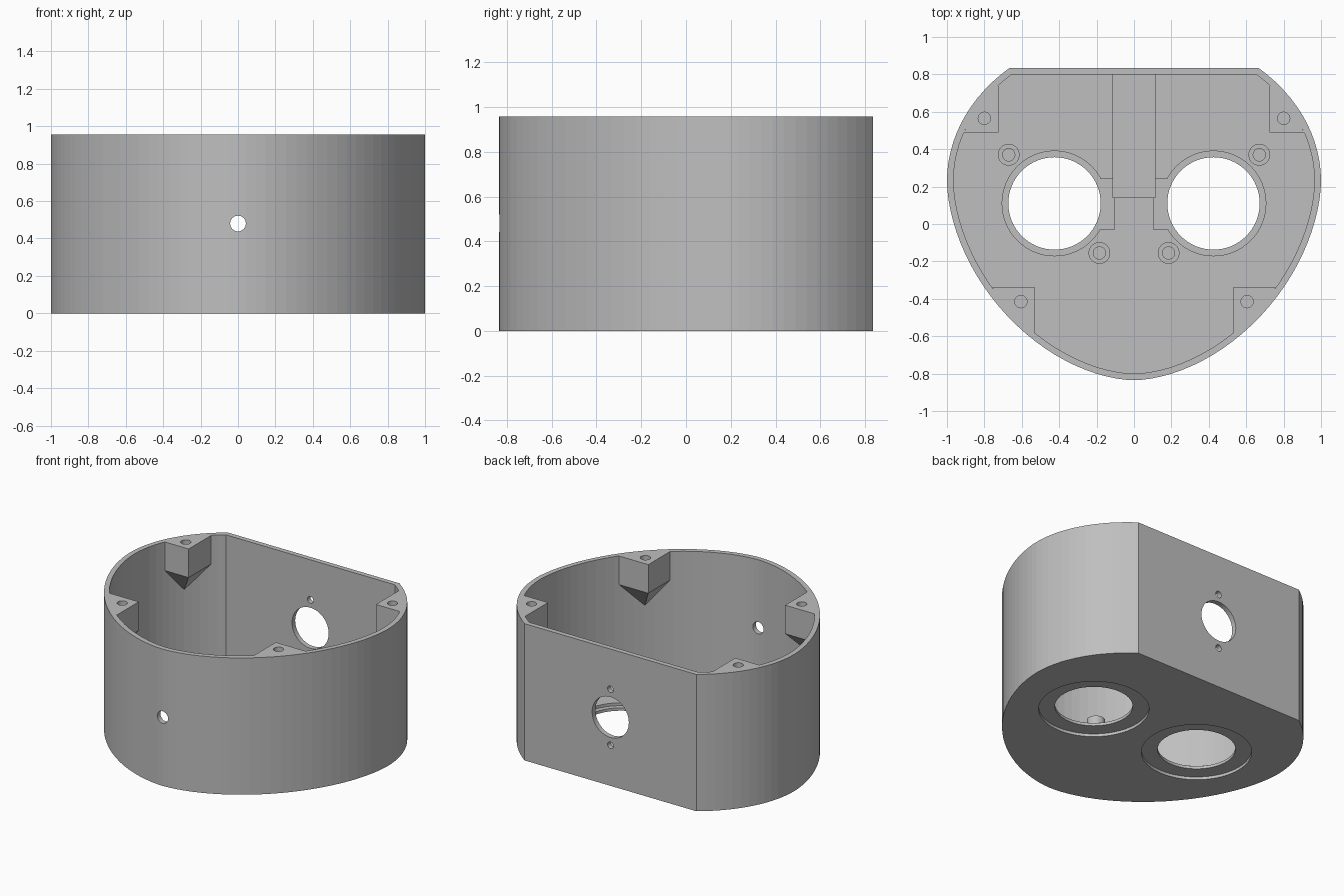
import bpy, bmesh
from math import sin, cos, pi, asin
from mathutils import Matrix, Vector

cube = bpy.data.objects.get("Cube")
if cube:
    bpy.data.objects.remove(cube, do_unlink=True)

HEIGHT, FLOOR, WALL = 0.957, 0.06, 0.035
MID_Y, BACK_Y, FRONT_Y = 0.23, 0.835, -0.835

grey = bpy.data.materials.new("plain grey")
grey.use_nodes = True
grey.diffuse_color = (0.52, 0.52, 0.52, 1)
grey.node_tree.nodes["Principled BSDF"].inputs["Base Color"].default_value = (0.52, 0.52, 0.52, 1)


def make_object(name, bm):
    bmesh.ops.recalc_face_normals(bm, faces=bm.faces[:])
    mesh = bpy.data.meshes.new(name)
    bm.to_mesh(mesh)
    bm.free()
    mesh.materials.append(grey)
    ob = bpy.data.objects.new(name, mesh)
    bpy.context.collection.objects.link(ob)
    return ob


def outline(inset, steps=26):
    """Right half then mirrored left half: flat back, round sides, pointed front."""
    a, top, low = 1 - inset, 0.81 - inset, MID_Y - FRONT_Y - inset
    limit = asin((BACK_Y - inset - MID_Y) / top)
    half = []
    for i in range(steps // 2 + 1):
        t = limit * (1 - 2 * i / steps)
        half.append((a * cos(t), MID_Y + top * sin(t)))
    power = 2 / 1.78
    for i in range(1, steps + 1):
        t = pi / 2 * i / steps
        half.append((a * max(cos(t), 0) ** power, MID_Y - low * sin(t) ** power))
    half[-1] = (0, FRONT_Y + inset)
    return half + [(-x, y) for x, y in reversed(half[:-1])]


def prism(name, points, z0, z1):
    bm = bmesh.new()
    face = bm.faces.new([bm.verts.new((x, y, z0)) for x, y in points])
    side = bmesh.ops.extrude_face_region(bm, geom=[face])["geom"]
    bmesh.ops.translate(bm, vec=(0, 0, z1 - z0),
                        verts=[v for v in side if isinstance(v, bmesh.types.BMVert)])
    return make_object(name, bm)


def box(name, x0, x1, y0, y1, z0, z1):
    return prism(name, [(x0, y0), (x1, y0), (x1, y1), (x0, y1)], z0, z1)


def cylinder(name, centre, radius, depth, axis="Z", sides=48):
    bm = bmesh.new()
    turn = Matrix.Rotation(pi / 2, 4, "X") if axis == "Y" else Matrix()
    bmesh.ops.create_cone(bm, cap_ends=True, segments=sides, radius1=radius, radius2=radius,
                          depth=depth, matrix=Matrix.Translation(centre) @ turn)
    return make_object(name, bm)


def upright(name, x, y, radius, z0, z1, sides=48):
    return cylinder(name, (x, y, (z0 + z1) / 2), radius, z1 - z0, sides=sides)


def cut(ob, cutters):
    for c in cutters:
        c.hide_render = True
        mod = ob.modifiers.new("cut", "BOOLEAN")
        mod.operation, mod.solver, mod.object = "DIFFERENCE", "EXACT", c
    bpy.context.view_layer.update()
    deps = bpy.context.evaluated_depsgraph_get()
    mesh = bpy.data.meshes.new_from_object(ob.evaluated_get(deps))
    ob.modifiers.clear()
    ob.data = mesh
    for c in cutters:
        bpy.data.objects.remove(c, do_unlink=True)


# Hollow shell with a floor
shell = prism("shell", outline(0), 0, HEIGHT)
cut(shell, [prism("cavity", outline(WALL), FLOOR, HEIGHT + 0.1)])

# Wall openings: front pin hole, rear port and its two screw holes
holes = [cylinder("front_hole", (0, FRONT_Y, 0.48), 0.042, 0.3, "Y", 32),
         cylinder("rear_port", (0, BACK_Y, 0.48), 0.142, 0.3, "Y")]
for dz in (-0.196, 0.196):
    holes.append(cylinder("rear_screw_hole", (0, BACK_Y, 0.48 + dz), 0.023, 0.3, "Y", 24))

# Floor openings with a recess below and a pocket above
for s in (-1, 1):
    x, y = s * 0.425, 0.11
    holes += [upright("floor_opening", x, y, 0.247, -0.1, 0.2, 64),
              upright("outer_recess", x, y, 0.35, -0.1, 0.02, 64),
              upright("inner_pocket", x, y, 0.28, 0.04, 0.2, 64)]
    x0, x1 = sorted((s * 0.105, s * 0.3))
    holes.append(box("pocket_arm", x0, x1, -0.03, 0.24, 0.04, 0.2))
cut(shell, holes)

# Screw bosses standing on the floor
for s, side in ((-1, "right"), (1, "left")):
    for x, y, place in ((0.67, 0.37, "rear"), (0.185, -0.155, "front")):
        boss = upright(f"{place}_boss_{side}", s * x, y, 0.058, FLOOR - 0.01, 0.125, 32)
        cut(boss, [upright("bore", s * x, y, 0.033, FLOOR, 0.3, 24)])

# Raised rib from the rear wall to the middle of the floor
box("floor_rib", -0.115, 0.115, 0.14, BACK_Y - WALL, 0.04, 0.12)


def corner_post(name, sx, cx, cy, sy, apex):
    """Lid post: square inner corner, follows the wall, tapers to a point below."""
    wall = [(x, y) for x, y in outline(WALL, 240) if x > cx and (y - cy) * sy > 0]
    ends = [(cx, wall[0][1]), (wall[-1][0], cy)] if sy > 0 else [(wall[0][0], cy), (cx, wall[-1][1])]
    points = [(cx, cy), ends[0]] + wall[1:-1:6] + [ends[1]]
    bm = bmesh.new()
    for x, y in points:
        for z in (HEIGHT, HEIGHT - 0.2):
            bm.verts.new((sx * x, y, z))
    bm.verts.new((sx * apex[0], apex[1], HEIGHT - 0.37))
    hull = bmesh.ops.convex_hull(bm, input=bm.verts[:])
    loose = [v for v in hull["geom_interior"] if isinstance(v, bmesh.types.BMVert)]
    bmesh.ops.delete(bm, geom=loose, context="VERTS")
    bmesh.ops.dissolve_limit(bm, angle_limit=0.005, verts=bm.verts[:], edges=bm.edges[:])
    post = make_object(name, bm)
    cut(post, [upright("bore", sx * (cx + 0.075), cy + sy * 0.075, 0.033,
                       HEIGHT - 0.18, HEIGHT + 0.1, 32)])


for s, side in ((-1, "right"), (1, "left")):
    corner_post(f"rear_post_{side}", s, 0.725, 0.49, 1, (0.85, 0.615))
    corner_post(f"front_post_{side}", s, 0.53, -0.34, -1, (0.65, -0.475))
